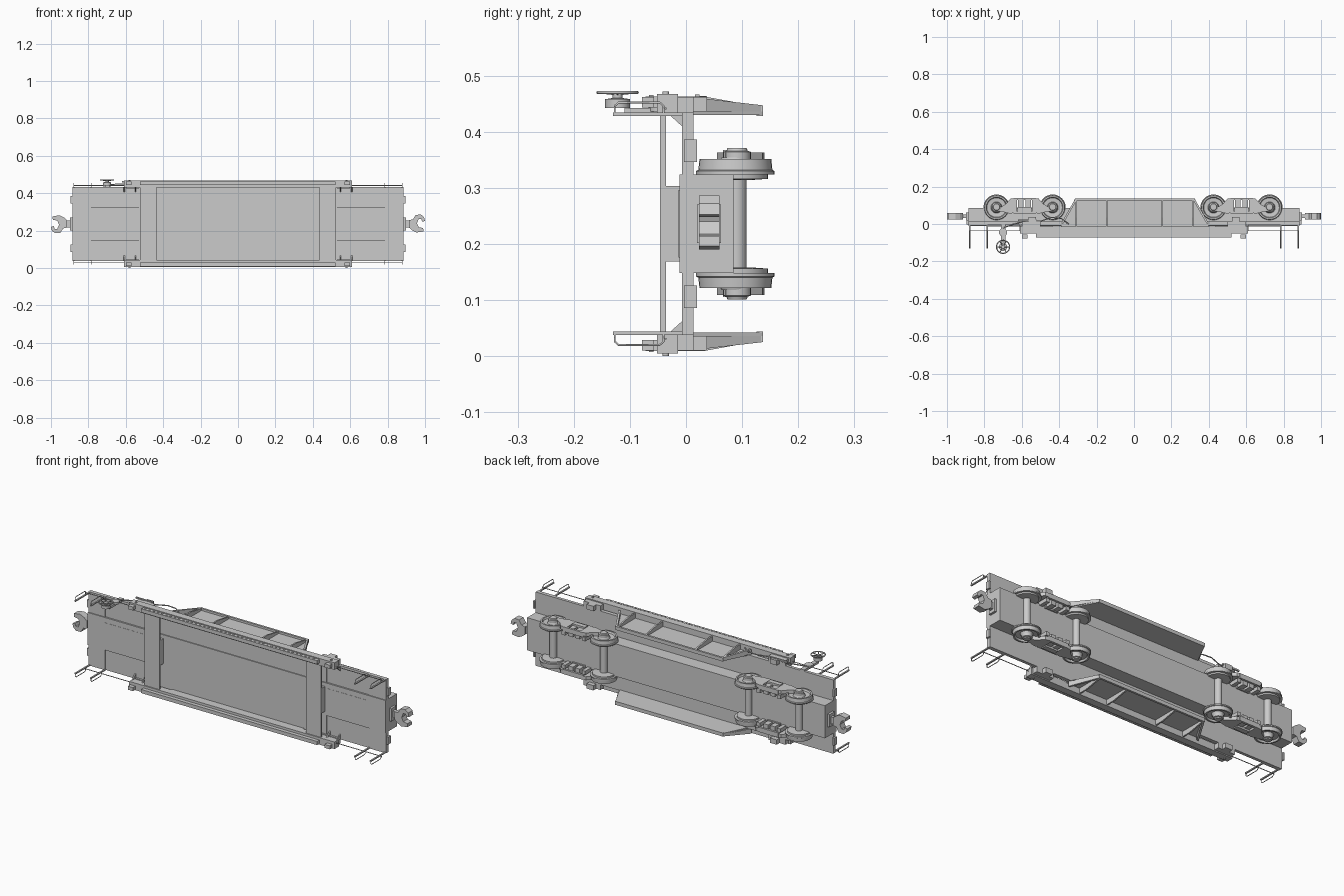
import bpy, bmesh, math
from mathutils import Vector

if "Cube" in bpy.data.objects:
    bpy.data.objects.remove(bpy.data.objects["Cube"])

C = 0.236  # centre line of the wagon (it lies on its side: deck faces -y, width runs along z)


def finish(name, bm, smooth=False):
    bmesh.ops.recalc_face_normals(bm, faces=bm.faces)
    me = bpy.data.meshes.new(name)
    bm.to_mesh(me)
    bm.free()
    ob = bpy.data.objects.new(name, me)
    bpy.context.collection.objects.link(ob)
    if smooth:
        bpy.ops.object.select_all(action='DESELECT')
        ob.select_set(True)
        bpy.context.view_layer.objects.active = ob
        bpy.ops.object.shade_smooth_by_angle(angle=math.radians(35))
    return ob


def loft(name, a, b):
    """Solid between two matching outlines."""
    bm = bmesh.new()
    va, vb = [bm.verts.new(p) for p in a], [bm.verts.new(p) for p in b]
    bm.faces.new(va)
    bm.faces.new(vb)
    for i in range(len(va)):
        j = (i + 1) % len(va)
        bm.faces.new((va[i], va[j], vb[j], vb[i]))
    return finish(name, bm)


def prism(name, pts, d0, d1):
    """x-y outline extruded along z, d measured from the centre line."""
    return loft(name, [(x, y, C + d0) for x, y in pts], [(x, y, C + d1) for x, y in pts])


def box(name, x0, x1, y0, y1, d0, d1):
    return prism(name, [(x0, y0), (x1, y0), (x1, y1), (x0, y1)], d0, d1)


def lathe(name, x, y, prof, s=1, n=32):
    """Solid turned about a z-parallel axis; prof = (radius, d)."""
    bm = bmesh.new()
    rings = [[bm.verts.new((x + r * math.cos(2 * math.pi * i / n),
                            y + r * math.sin(2 * math.pi * i / n), C + s * d))
              for i in range(n)] for r, d in prof]
    for a, b in zip(rings, rings[1:]):
        for i in range(n):
            j = (i + 1) % n
            bm.faces.new((a[i], a[j], b[j], b[i]))
    bm.faces.new(rings[0])
    bm.faces.new(rings[-1])
    return finish(name, bm, True)


def wire(name, pts, r, cyclic=False):
    cu = bpy.data.curves.new(name, 'CURVE')
    cu.dimensions = '3D'
    cu.bevel_depth, cu.bevel_resolution = r, 1
    sp = cu.splines.new('POLY')
    sp.points.add(len(pts) - 1)
    for p, q in zip(sp.points, pts):
        p.co = (*q, 1)
    sp.use_cyclic_u = cyclic
    cu.use_fill_caps = True
    ob = bpy.data.objects.new(name, cu)
    bpy.context.collection.objects.link(ob)
    return ob


# deck and centre sill
box("middle_floor", -.53, .53, -.007, .013, -.198, .198)
box("centre_sill", -.885, .885, -.012, .085, -.0875, .0875)

for e in (-1, 1):
    X = lambda a: e * a
    # end decks
    box("end_deck", X(.785), X(.885), -.007, .013, -.198, .198)
    box("end_deck_spine", X(.525), X(.785), -.013, .013, -.06, .06)
    box("cross_plate", X(.435), X(.525), -.046, -.036, -.198, .198)
    box("cross_plate_bearer", X(.435), X(.525), -.036, -.012, -.067, .067)
    for d in (-.13, .13):
        box("end_bracket", X(.885), X(.895), -.004, .02, d - .02, d + .02)

    # coupler: shank, pocket and hooked head
    box("coupler_shank", X(.88), X(.93), .033, .052, -.018, .018)
    box("coupler_pocket", X(.885), X(.897), .02, .062, -.034, .034)
    head = [(.915, -.02), (.915, .02), (.935, .024), (.95, .048), (.978, .05), (.995, .036), (1.0, .016),
            (.985, .012), (.98, .026), (.966, .026), (.957, .004), (.966, -.018), (.99, -.022),
            (.992, -.04), (.955, -.046), (.93, -.034)]
    loft("coupler_head", [(X(x), .023, C + e * d) for x, d in head], [(X(x), .06, C + e * d) for x, d in head])

    for s in (-1, 1):
        box("side_deck_panel", X(.525), X(.785), -.003, .013, s * .06, s * .198)
        # gussets between deck and side beam
        for x in (.545, .605):
            prism_pts = [(-.003, .198), (-.034, .198), (-.003, .17)]
            loft("beam_gusset", [(X(x), y, C + s * d) for y, d in prism_pts],
                 [(X(x + .006), y, C + s * d) for y, d in prism_pts])
        # lower beam block with bolt
        box("beam_foot", X(.50), X(.60), -.014, .013, s * .19, s * .226)
        box("beam_hanger", X(.525), X(.565), .013, .037, s * .20, s * .226)
        box("beam_bracket", X(.57), X(.60), -.078, -.057, s * .207, s * .226)
        lathe("beam_pin", X(.58), -.036, [(.006, .225), (.006, .236)], s, 12)
        for x in (.62, .72):
            lathe("panel_rivet", X(x), -.003, [(.004, .068), (.004, .08)], s, 8)
        # corner posts and rail hoops
        for x in (.785, .878):
            box("corner_post", X(x - .004), X(x + .004), -.13, .013, s * .192, s * .198)
            wire("rail_hoop", [(X(x), y, C + s * d) for y, d in
                 ((-.127, .194), (-.127, .21), (-.12, .216), (-.047, .216), (-.04, .21), (-.04, .194))], .002)
        wire("side_rail", [(X(.61), -.036, C + s * .205), (X(.88), -.036, C + s * .205)], .002)

for s in (-1, 1):
    # long side beams and upper strip
    box("side_beam", -.61, .61, -.052, -.014, s * .194, s * .2315)
    box("upper_strip", -.525, .52, -.072, -.052, s * .207, s * .2265)
    tooth = box("strip_stud", -.51, -.502, -.066, -.058, s * .2265, s * .229)
    ar = tooth.modifiers.new("row", 'ARRAY')
    ar.count = 41
    ar.use_relative_offset = False
    ar.use_constant_offset = True
    ar.constant_offset_displace = (.025, 0, 0)

    # deep side girder: web, slanted tapering flanges, bottom flange, ribs
    prism("girder_web", [(-.39, -.014), (-.375, .015), (-.315, .136), (.325, .136), (.385, .015), (.40, -.014)],
          s * .194, s * .20)
    box("girder_bottom_flange", -.315, .325, .126, .137, s * .192, s * .211)
    for xa, xb, t in ((-.39, -.313, .012), (.40, .323, -.012)):
        loft("girder_end_flange",
             [(xa, .002, C + s * .2), (xa + t, .002, C + s * .2), (xa + t, .002, C + s * .2265), (xa, .002, C + s * .2265)],
             [(xb, .137, C + s * .2), (xb + t, .137, C + s * .2), (xb + t, .137, C + s * .211), (xb, .137, C + s * .211)])
    for x in (-.31, -.145, .15, .315):
        a = [(-.014, .198), (-.014, .2265), (.034, .2265), (.13, .209), (.13, .198)]
        loft("girder_rib", [(x - .004, y, C + s * d) for y, d in a], [(x + .004, y, C + s * d) for y, d in a])

# bogies
for cx in (-.585, .575):
    for w in (-.15, .15):
        x = cx + w
        lathe("axle", x, .09, [(.018, -.1), (.018, .1)], 1, 20)
        for s in (-1, 1):
            lathe("wheel", x, .088, [(.03, .078), (.058, .08), (.058, .088), (.07, .088), (.07, .094), (.066, .096),
                                     (.064, .115), (.056, .115), (.052, .106), (.03, .104), (.025, .118)], s)
            lathe("axle_cap", x, .091, [(.025, .114), (.025, .128), (.019, .13), (.017, .135)], s, 20)
    for s in (-1, 1):
        # side frame as two arms and a windowed middle
        for m in (-1, 1):
            prism("frame_arm", [(cx + m * a, y) for a, y in
                  ((.04, .065), (.075, .055), (.12, .066), (.165, .07), (.165, .085), (.125, .092),
                   (.10, .108), (.075, .136), (.04, .14))], s * .108, s * .127)
        box("frame_bottom", cx - .06, cx + .06, .128, .14, s * .102, s * .127)
        box("frame_top", cx - .06, cx + .06, .055, .068, s * .102, s * .127)
        box("bolster_end", cx - .038, cx + .038, .066, .092, s * .076, s * .131)
        for m in (-.02, .02):
            box("spring_block", cx + m - .014, cx + m + .014, .09, .13, s * .08, s * .122)
        box("brake_block", cx - .07, cx - .05, .075, .135, s * .08, s * .1)
        box("brake_block", cx + .05, cx + .07, .075, .135, s * .08, s * .1)

# hand brake: column, gear case, wheel and rod
BX, BY = -.70, -.122
box("brake_column", BX - .012, BX + .012, -.11, .013, .194, .206)
lathe("brake_gear_case", BX, -.045, [(.022, .2), (.022, .212)], 1, 16)
lathe("brake_gear_top", BX, BY, [(.022, .206), (.022, .222), (.009, .224), (.009, .234)], 1, 16)
ring = [(BX + .035 * math.cos(i * math.pi / 12), BY + .035 * math.sin(i * math.pi / 12), C + .234) for i in range(24)]
wire("brake_wheel_rim", ring, .003, True)
for i in range(0, 24, 4):
    wire("brake_wheel_spoke", [(BX, BY, C + .231), ring[i]], .0025)
wire("brake_rod", [(BX, -.02, C + .21), (-.6, .012, C + .215), (-.5, .015, C + .222),
                   (-.44, .035, C + .225), (-.39, .03, C + .225), (-.35, .0, C + .222)], .003)
box("brake_lever", -.62, -.52, .016, .024, .222, .23)
